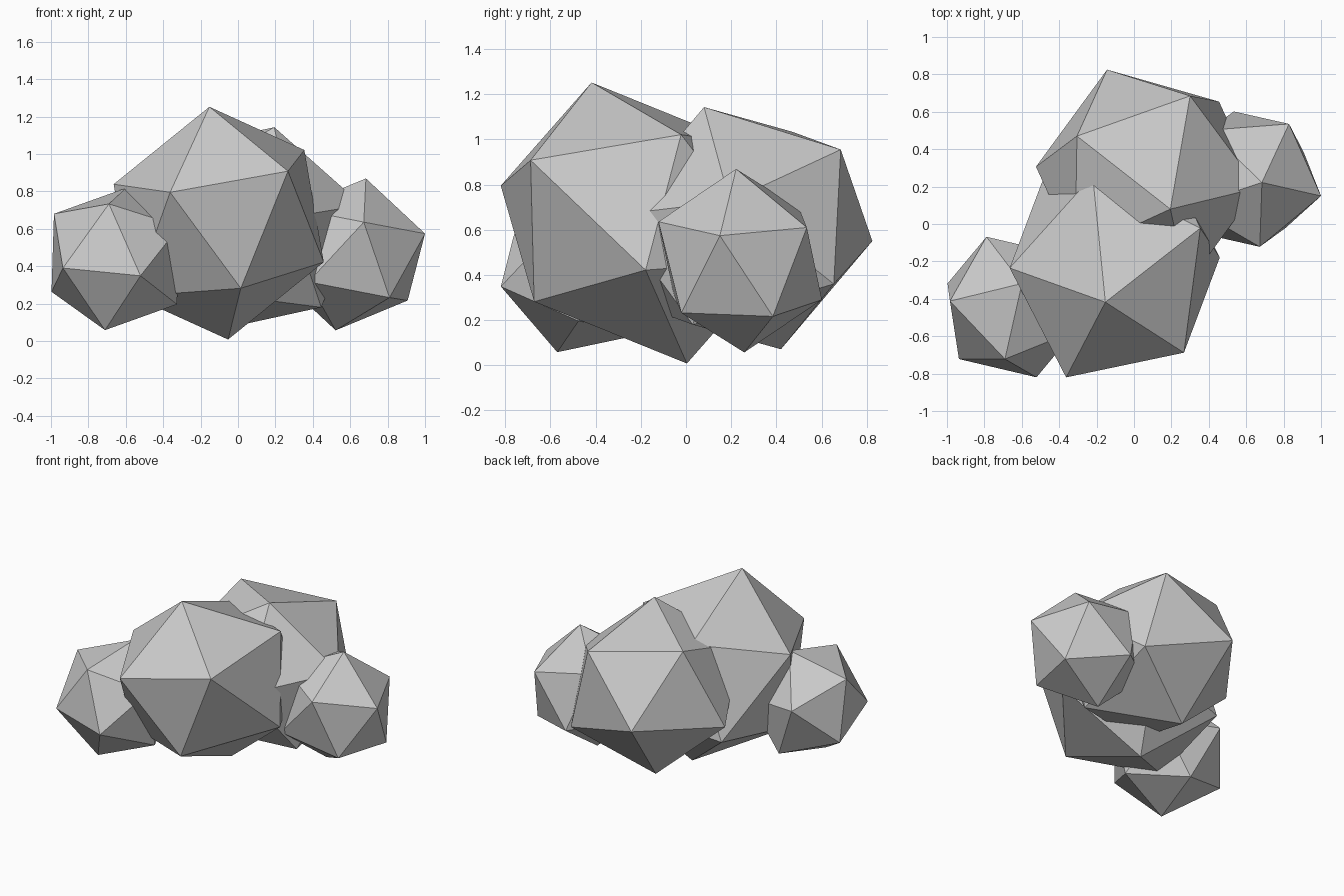
import bpy, bmesh, math
from mathutils import Vector

if "Cube" in bpy.data.objects:
    bpy.data.objects.remove(bpy.data.objects["Cube"])


def rock(name, centre, tip, side_a, side_b):
    """Stretched, tilted 20-sided rock, set by its centre, one tip and two
    neighbouring corners around that tip."""
    c = Vector(centre)
    p = Vector(tip) - c
    base = p / math.sqrt(5)
    step = math.tau / 5
    u = Vector(side_a) - c - base
    w = (Vector(side_b) - c - base - u * math.cos(step)) / math.sin(step)
    half = [p] + [base + u * math.cos(k * step) + w * math.sin(k * step) for k in range(5)]

    bm = bmesh.new()
    for v in half:
        bm.verts.new(c + v)
        bm.verts.new(c - v)
    bmesh.ops.convex_hull(bm, input=bm.verts[:])
    bmesh.ops.recalc_face_normals(bm, faces=bm.faces[:])
    for v in bm.verts:
        v.co -= c
    mesh = bpy.data.meshes.new(name)
    bm.to_mesh(mesh)
    bm.free()
    obj = bpy.data.objects.new(name, mesh)
    obj.location = c
    bpy.context.collection.objects.link(obj)


# Two large boulders
rock("front_boulder", (-0.103, -0.207, 0.63),
     (-0.153, -0.418, 1.252), (-0.363, -0.82, 0.795), (0.267, -0.688, 0.908))
rock("back_boulder", (0.07, 0.25, 0.607),
     (0.30, 0.685, 0.955), (-0.144, 0.825, 0.55), (-0.305, 0.47, 1.034))

# Two small side stones
rock("left_stone", (-0.655, -0.444, 0.438),
     (-0.936, -0.722, 0.39), (-0.69, -0.722, 0.733), (-0.984, -0.412, 0.68))
rock("right_stone", (0.603, 0.24, 0.463),
     (1.0, 0.15, 0.574), (0.684, 0.222, 0.869), (0.829, 0.535, 0.61))
